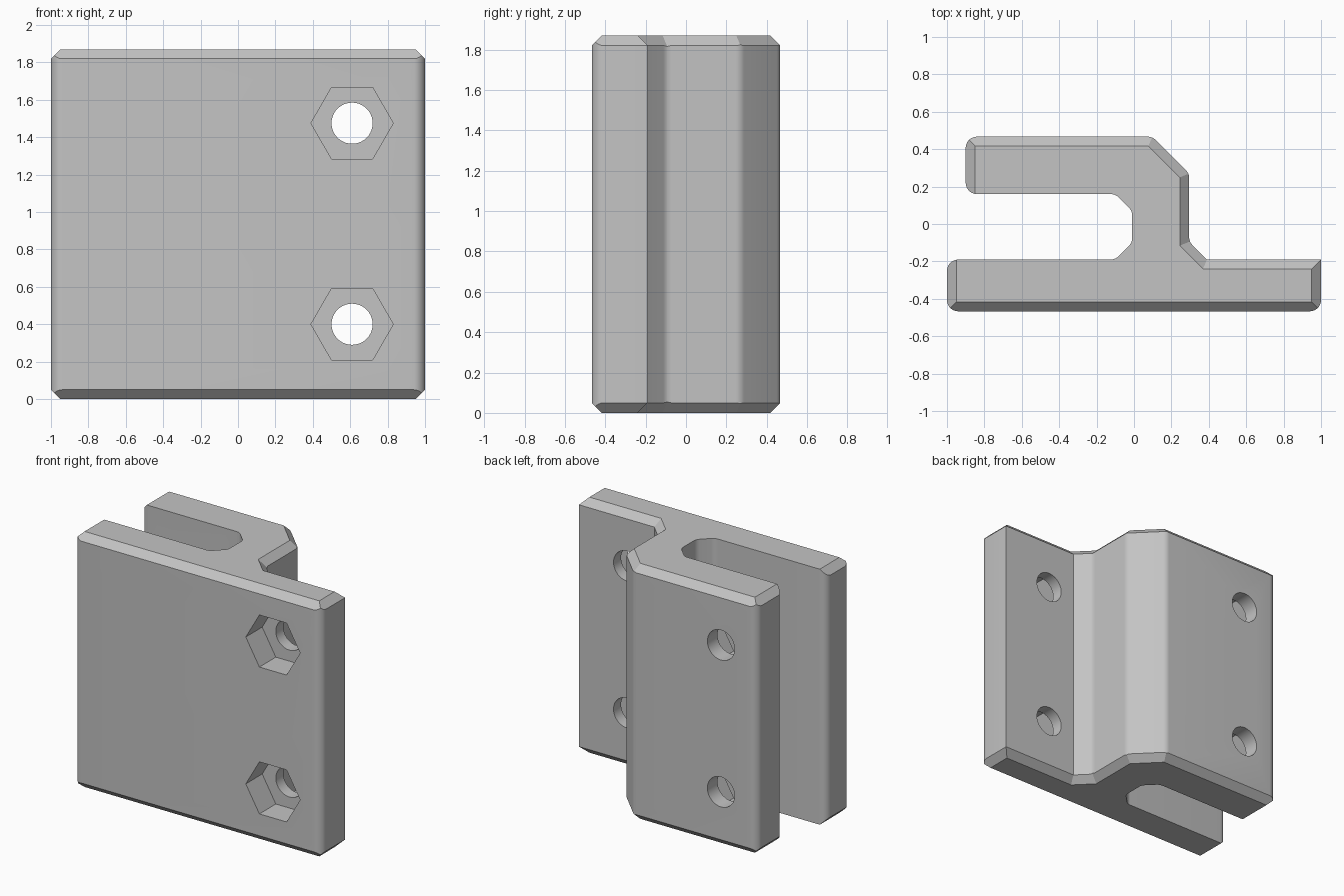
import bpy, bmesh, math
from mathutils import Vector

if "Cube" in bpy.data.objects:
    bpy.data.objects.remove(bpy.data.objects["Cube"])

H, BEV = 1.87, 0.05          # height and edge chamfer
Y = 0.467                    # half depth

grey = bpy.data.materials.new("plain grey")
grey.diffuse_color = (0.55, 0.55, 0.55, 1)
grey.use_nodes = True
grey.node_tree.nodes["Principled BSDF"].inputs["Base Color"].default_value = grey.diffuse_color


def loft(name, rings):
    """Closed solid through matching rings of 3D points."""
    bm = bmesh.new()
    vs = [[bm.verts.new(p) for p in r] for r in rings]
    n = len(vs[0])
    bm.faces.new(vs[0])
    bm.faces.new(vs[-1])
    for a, b in zip(vs, vs[1:]):
        for i in range(n):
            j = (i + 1) % n
            bm.faces.new((a[i], a[j], b[j], b[i]))
    bmesh.ops.recalc_face_normals(bm, faces=bm.faces[:])
    me = bpy.data.meshes.new(name)
    bm.to_mesh(me)
    bm.free()
    me.materials.append(grey)
    ob = bpy.data.objects.new(name, me)
    bpy.context.collection.objects.link(ob)
    return ob


def fillet(points, steps=6):
    """Round each (x, y, radius) corner of an outline."""
    out, n = [], len(points)
    for i, (x, y, r) in enumerate(points):
        p = Vector((x, y))
        if r == 0:
            out.append(p)
            continue
        u = (Vector(points[i - 1][:2]) - p).normalized()
        v = (Vector(points[(i + 1) % n][:2]) - p).normalized()
        half = u.angle(v) / 2
        c = p + (u + v).normalized() * (r / math.sin(half))
        a = p + u * (r / math.tan(half)) - c
        b = p + v * (r / math.tan(half)) - c
        for k in range(steps + 1):
            d = a.lerp(b, 0.5 - 0.5 * math.tan((1 - 2 * k / steps) * a.angle(b) / 2)
                       / math.tan(a.angle(b) / 2))
            out.append(c + d.normalized() * r)
    return out


def offset(points, d):
    """Mitred offset of a counter-clockwise outline, outward when d > 0."""
    out, n = [], len(points)
    for i in range(n):
        p = Vector(points[i])
        e1 = (p - Vector(points[i - 1])).normalized()
        e2 = (Vector(points[(i + 1) % n]) - p).normalized()
        n1, n2 = Vector((e1.y, -e1.x)), Vector((e2.y, -e2.x))
        out.append(p + (n1 + n2) * (d / (1 + n1.dot(n2))))
    return out


def at_z(points, z):
    return [(p[0], p[1], z) for p in points]


def cut(ob, tool, operation):
    m = ob.modifiers.new(tool.name, 'BOOLEAN')
    m.operation, m.object, m.solver = operation, tool, 'EXACT'
    bpy.context.view_layer.objects.active = ob
    bpy.ops.object.modifier_apply(modifier=m.name)
    bpy.data.objects.remove(tool)


def bore(name, x, z, y0, y1, r, sides):
    """Prism along y."""
    ring = [(x + r * math.cos(2 * math.pi * i / sides),
             z + r * math.sin(2 * math.pi * i / sides)) for i in range(sides)]
    return loft(name, [[(px, y, pz) for px, pz in ring] for y in (y0, y1)])


# Bracket section: plate, web and clamping arm around a slot
outer = [(-1, -Y, .06), (1, -Y, .06), (1, -.19, 0), (.39, -.19, 0),
         (.295, -.095, .06), (.295, .27, .06), (.098, Y, .06), (-.9, Y, .06)]
slot = [(-.9, .16, .06), (-.1, .16, .06), (-.01, .07, .06),
        (-.01, -.1, .06), (-.1, -.19, .06), (-1, -.19, .06)]
section = fillet(outer + slot)
bracket = loft("clamp_bracket", [at_z(section, 0), at_z(section, H)])

# Chamfer the outside edges top and bottom, leaving the slot edges square
hull = [p[:2] for p in outer] + [(-.9, 0), (-1, 0)]
e = 0.01
small, big = offset(hull, -BEV - e), offset(hull, e)
cut(bracket, loft("chamfer_hull", [at_z(small, -e), at_z(big, BEV + e),
                                   at_z(big, H - BEV - e), at_z(small, H + e)]),
    'INTERSECT')

# Bolt holes with hexagonal nut pockets in the plate and the arm
for z in (0.40, 1.475):
    for x, front, pocket, back in ((.61, -.6, -.277, 0), (-.61, 0, .35, .6)):
        cut(bracket, bore("nut_pocket", x, z, front, pocket, .22, 6), 'DIFFERENCE')
        cut(bracket, bore("bolt_hole", x, z, pocket - .04, back, .11, 40), 'DIFFERENCE')

bpy.ops.object.select_all(action='DESELECT')
bracket.select_set(True)
bpy.context.view_layer.objects.active = bracket
bpy.ops.object.shade_smooth_by_angle(angle=math.radians(30))
